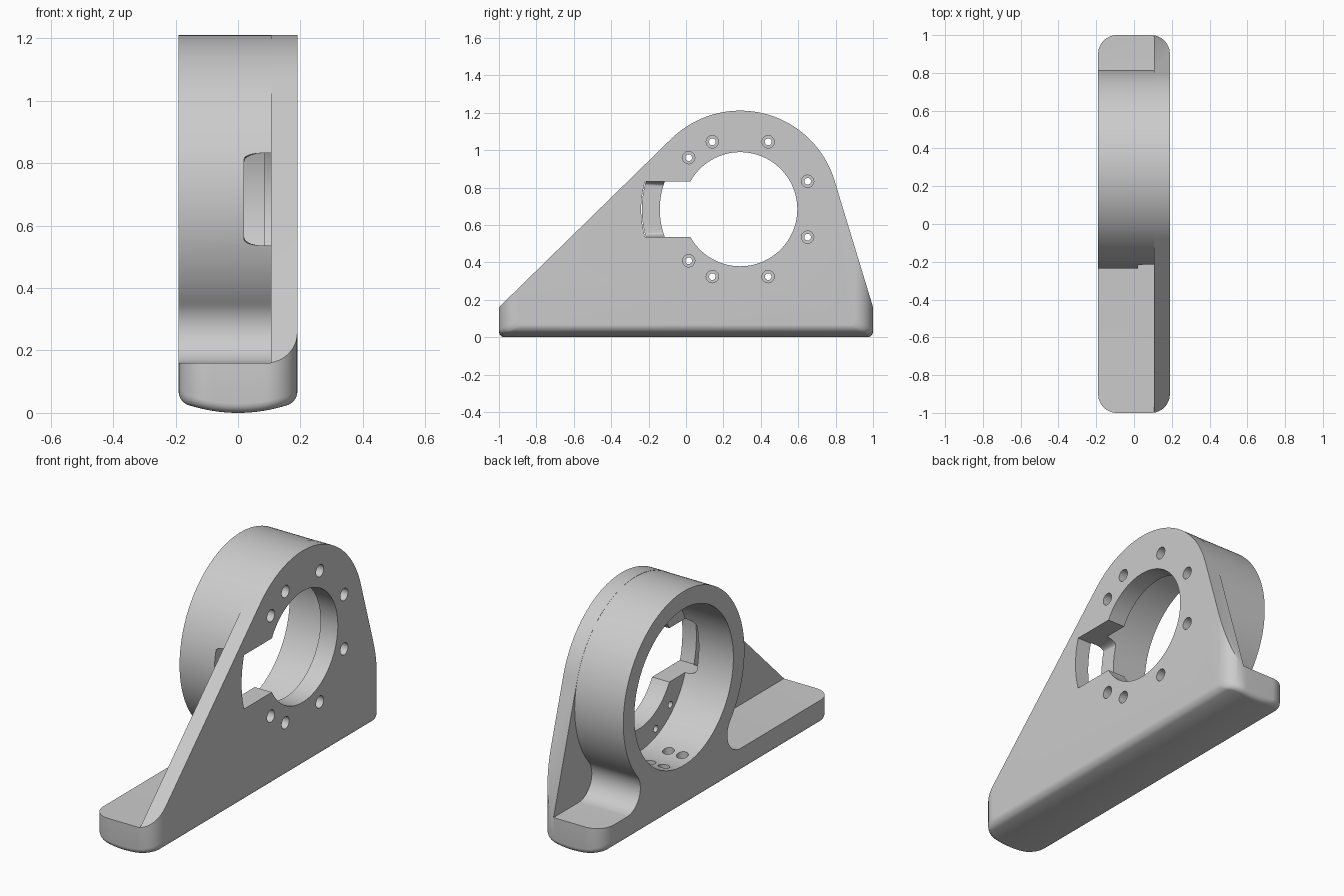
import bpy, bmesh, math

if "Cube" in bpy.data.objects:
    bpy.data.objects.remove(bpy.data.objects["Cube"])

grey = bpy.data.materials.new("plain_grey")
grey.use_nodes = True
grey.diffuse_color = (0.6, 0.6, 0.6, 1)
grey.node_tree.nodes["Principled BSDF"].inputs["Base Color"].default_value = (0.6, 0.6, 0.6, 1)

CY, CZ = 0.29, 0.684        # ring centre
R, BORE, HOLE = 0.527, 0.43, 0.305
HALF, TOP = 0.19, 0.16      # half width, height of base
PLATE_X, STEP_X = 0.105, 0.085


def arc(cy, cz, r, a0, a1, n):
    return [(cy + r * math.cos(math.radians(a0 + (a1 - a0) * i / n)),
             cz + r * math.sin(math.radians(a0 + (a1 - a0) * i / n))) for i in range(n + 1)]


def loft(name, sections):
    """Solid through matching closed sections."""
    bm = bmesh.new()
    rows = [[bm.verts.new(p) for p in s] for s in sections]
    n = len(rows[0])
    for a, b in zip(rows, rows[1:]):
        for i in range(n):
            j = (i + 1) % n
            bm.faces.new((a[i], a[j], b[j], b[i]))
    bm.faces.new(rows[0])
    bm.faces.new(rows[-1])
    bmesh.ops.recalc_face_normals(bm, faces=bm.faces)
    mesh = bpy.data.meshes.new(name)
    bm.to_mesh(mesh)
    bm.free()
    mesh.materials.append(grey)
    ob = bpy.data.objects.new(name, mesh)
    bpy.context.collection.objects.link(ob)
    return ob


def prism(name, pts, x0, x1):
    return loft(name, [[(x, y, z) for y, z in pts] for x in (x0, x1)])


def disc(name, y, z, r, x0, x1, n=96):
    return prism(name, arc(y, z, r, 0, 360, n)[:-1], x0, x1)


def combine(target, tool, operation):
    tool.hide_render = True
    bpy.context.view_layer.objects.active = target
    mod = target.modifiers.new("bool", 'BOOLEAN')
    mod.operation, mod.solver, mod.object = operation, 'EXACT', tool
    bpy.ops.object.modifier_apply(modifier=mod.name)
    bpy.data.objects.remove(tool)


# Side plate: triangle with tangent lines running onto the ring
def tangent(y, side):
    dy, dz = y - CY, TOP - CZ
    return math.degrees(math.atan2(dz, dy) + side * math.acos(R / math.hypot(dy, dz)))


bracket = prism("bearing_bracket",
                [(-1.1, -0.1), (1.1, -0.1), (1.1, TOP), (1, TOP)]
                + arc(CY, CZ, R, tangent(1, 1), tangent(-1, -1) % 360, 64)
                + [(-1, TOP), (-1.1, TOP)], PLATE_X, 0.3)

# Ring blended into the base with concave fillets
FR, r, t = 0.115, R - 0.001, TOP - 0.001
fz = t + FR
fy = math.sqrt((r + FR) ** 2 - (CZ - fz) ** 2)
a = math.degrees(math.atan2(CZ - fz, fy))
ring = prism("ring_and_base",
             [(-1.1, -0.09), (1.1, -0.09), (1.1, t)]
             + arc(CY + fy, fz, FR, 270, 180 - a, 20)
             + arc(CY, CZ, r, -a, 180 + a, 120)[1:-1]
             + arc(CY - fy, fz, FR, a, -90, 20)
             + [(-1.1, t)], -0.3, PLATE_X + 0.02)
combine(bracket, ring, 'UNION')

# Envelope: rounded plan corners, crowned underside with a soft rim
CORNER, RIM = 0.1, 0.03
sections = []
for i in range(49):
    x = -HALF * math.cos(math.pi * i / 48)
    u = max(0, abs(x) - HALF + CORNER)
    h = 1 - CORNER + math.sqrt(max(0, CORNER ** 2 - u ** 2))
    v = max(0, abs(x) - HALF + RIM)
    c = 0.036 * (x / HALF) ** 2 + RIM - math.sqrt(max(0, RIM ** 2 - v ** 2))
    pts = ([(-h, 1.5)] + arc(RIM - h, c + RIM, RIM, 180, 270, 6)
           + arc(h - RIM, c + RIM, RIM, 270, 360, 6) + [(h, 1.5)])
    sections.append([(x, y, z) for y, z in pts])
combine(bracket, loft("envelope", sections), 'INTERSECT')

# Main bore and smaller opening through the plate
combine(bracket, disc("bore", CY, CZ, BORE, -0.5, STEP_X, 128), 'DIFFERENCE')
combine(bracket, disc("opening", CY, CZ, HOLE, 0, 0.5, 128), 'DIFFERENCE')

# Side notch through plate and ring wall, rounded at its inner end
half_notch = 0.148
b = math.degrees(math.asin(half_notch / 0.53))
notch = prism("notch", [(CY, CZ - half_notch), (CY, CZ + half_notch)]
              + arc(CY, CZ, 0.53, 180 - b, 180 + b, 16), 0.02, 0.5)
bm = bmesh.new()
bm.from_mesh(notch.data)
edges = [e for e in bm.edges if all(v.co.x < 0.03 for v in e.verts)
         and abs(e.verts[0].co.z - e.verts[1].co.z) < 0.001]
bmesh.ops.bevel(bm, geom=edges, offset=0.06, segments=8, profile=0.5, affect='EDGES')
bm.to_mesh(notch.data)
bm.free()
combine(bracket, notch, 'DIFFERENCE')

# Counterbored screw holes
for angle in (22.5, 67.5, 112.5, 135):
    for side in (1, -1):
        y = CY + 0.39 * math.cos(math.radians(angle))
        z = CZ + side * 0.39 * math.sin(math.radians(angle))
        combine(bracket, disc("screw_hole", y, z, 0.018, 0.06, 0.3, 20), 'DIFFERENCE')
        combine(bracket, disc("counterbore", y, z, 0.033, 0.14, 0.3, 28), 'DIFFERENCE')

# Blind holes in the floor of the bore
for x in (-0.125, -0.04):
    for y in (CY - 0.08, CY + 0.08):
        circle = arc(x, y, 0.03, 0, 360, 24)[:-1]
        pin = loft("floor_hole", [[(px, py, z) for px, py in circle] for z in (0.15, 0.4)])
        combine(bracket, pin, 'DIFFERENCE')

bpy.ops.object.select_all(action='DESELECT')
bracket.select_set(True)
bpy.context.view_layer.objects.active = bracket
bpy.ops.object.shade_smooth_by_angle(angle=math.radians(30))
